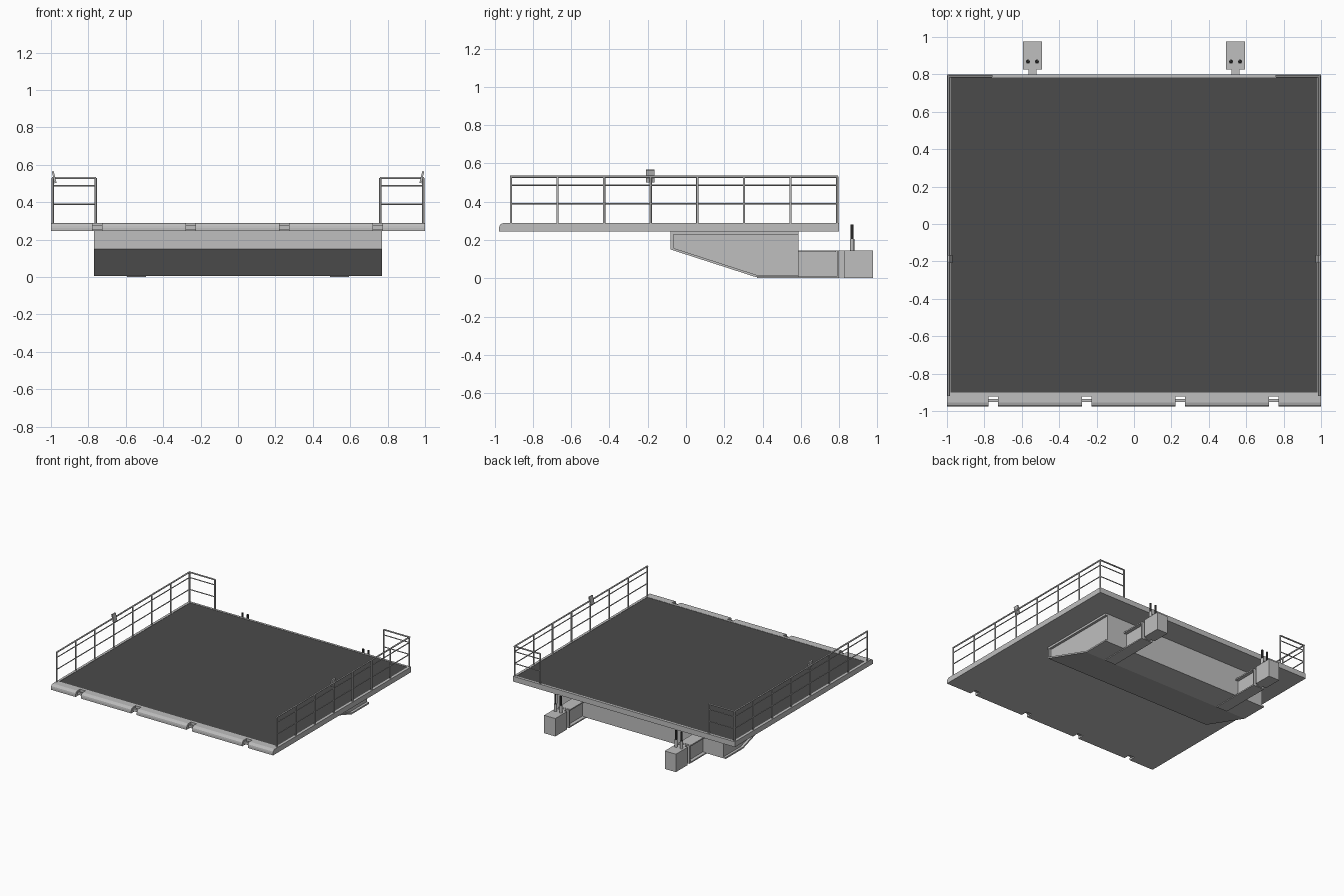
import bpy, bmesh, math
from mathutils import Vector

if "Cube" in bpy.data.objects:
    bpy.data.objects.remove(bpy.data.objects["Cube"])


def material(name, value):
    m = bpy.data.materials.new(name)
    m.diffuse_color = (value, value, value, 1)
    m.use_nodes = True
    m.node_tree.nodes["Principled BSDF"].inputs["Base Color"].default_value = m.diffuse_color
    return m


GREY = material("light grey steel", 0.52)
DARK = material("dark deck grey", 0.07)
BLACK = material("black rubber", 0.02)


def finish(name, bm, mat):
    bmesh.ops.recalc_face_normals(bm, faces=bm.faces)
    me = bpy.data.meshes.new(name)
    bm.to_mesh(me)
    bm.free()
    me.materials.append(mat)
    ob = bpy.data.objects.new(name, me)
    bpy.context.collection.objects.link(ob)
    return ob


def box(name, x, y, z, mat=GREY):
    """Box from (min, max) pairs."""
    bm = bmesh.new()
    bmesh.ops.create_cube(bm, size=1)
    for v in bm.verts:
        v.co = [r[0] if c < 0 else r[1] for c, r in zip(v.co, (x, y, z))]
    return finish(name, bm, mat)


def prism(name, profile, x0, x1, mat=GREY):
    """Extrude a (y, z) profile along x."""
    bm = bmesh.new()
    f = bm.faces.new([bm.verts.new((x0, y, z)) for y, z in profile])
    g = bmesh.ops.extrude_face_region(bm, geom=[f])["geom"]
    bmesh.ops.translate(bm, vec=(x1 - x0, 0, 0),
                        verts=[v for v in g if isinstance(v, bmesh.types.BMVert)])
    return finish(name, bm, mat)


def rods(name, pairs, r, mat=GREY, sides=8):
    """Straight round bars between pairs of points, in one object."""
    bm = bmesh.new()
    for a, b in pairs:
        a, b = Vector(a), Vector(b)
        d = b - a
        vs = bmesh.ops.create_cone(bm, cap_ends=True, segments=sides, radius1=r,
                                   radius2=r, depth=d.length)["verts"]
        bmesh.ops.rotate(bm, verts=vs, matrix=d.to_track_quat('Z', 'Y').to_matrix())
        bmesh.ops.translate(bm, verts=vs, vec=(a + b) / 2)
    ob = finish(name, bm, mat)
    for p in ob.data.polygons:
        p.use_smooth = len(p.vertices) == 4
    return ob


# Platform: slab, edge frame and dark deck
Z0, Z1 = 0.245, 0.288
box("platform_slab", (-0.985, 0.985), (-0.92, 0.79), (Z0, 0.282))
box("deck", (-0.98, 0.98), (-0.9, 0.783), (0.282, 0.286), DARK)
for s in (-1, 1):
    box("side_edge", sorted((s * 0.98, s)), (-0.92, 0.8), (Z0, Z1))
box("rear_edge", (-0.98, 0.98), (0.783, 0.8), (Z0, Z1))
box("front_edge", (-0.98, 0.98), (-0.922, -0.9), (Z0, Z1))

# Front lip: rounded profile broken by four hinge notches
lip = [(-0.92, Z0), (-0.92, Z1), (-0.955, Z1), (-0.967, 0.284),
       (-0.975, 0.274), (-0.977, 0.262), (-0.977, Z0)]
notches = [-0.753, -0.253, 0.247, 0.747]
edges = [-1] + [n + d for n in notches for d in (-0.025, 0.025)] + [1]
for a, b in zip(edges[::2], edges[1::2]):
    prism("front_lip", lip, a, b)
for n in notches:
    box("hinge_bar", (n - 0.025, n + 0.025), (-0.952, -0.936), (0.255, 0.275))

# Guard rails: long sides with short rear returns
posts = [-0.915 + i * 0.2436 for i in range(8)]
heights = (0.39, 0.487, 0.53)
for s in (-1, 1):
    x, xr, yb = s * 0.99, s * 0.76, posts[-1]
    upright = [((x, y, Z0 + 0.03), (x, y, 0.53)) for y in posts]
    upright.append(((xr, yb, Z0 + 0.03), (xr, yb, 0.53)))
    rods("rail_posts", upright, 0.006)
    for z in heights:
        rods("rail_bars", [((x, posts[0] - 0.005, z), (x, yb + 0.005, z)),
                           ((x, yb, z), (xr, yb, z))], 0.006 if z > 0.5 else 0.004)
    # tilted control box on the rail
    ob = box("control_box", (-0.005, 0.005), (-0.022, 0.022), (-0.033, 0.033))
    ob.location = (s * 0.983, -0.187, 0.534)
    ob.rotation_euler = (0, s * math.radians(14), 0)

# Under-body: tapered box with flanges around recessed side panels
body = [(-0.08, Z0), (-0.08, 0.15), (0.365, 0.006), (0.588, 0.006), (0.588, Z0)]
prism("support_body", body, -0.75, 0.75)
inner = [(0.588, 0.018), (0.367, 0.018), (-0.066, 0.158), (-0.066, 0.228), (0.588, 0.228)]
for s in (-1, 1):
    prism("body_flange", body[:4] + inner + [body[4]], s * 0.75, s * 0.77)

# Mounting arms: beam, end plates, block and pins
for s in (-1, 1):
    c = s * 0.543

    def span(w):
        return (c - w, c + w)
    box("arm_bottom_plate", span(0.05), (0.37, 0.8), (0, 0.01))
    box("arm_top_plate", span(0.05), (0.585, 0.785), (0.136, 0.146))
    box("arm_web", span(0.022), (0.585, 0.835), (0.004, 0.144))
    box("arm_end_plate", span(0.05), (0.79, 0.8), (0, 0.146))
    box("mount_block", span(0.05), (0.826, 0.977), (0, 0.146))
    ends = [(c + d, 0.868) for d in (-0.024, 0.024)]
    rods("pin_sleeves", [((x, y, 0.14), (x, y, 0.205)) for x, y in ends], 0.0115, GREY, 12)
    rods("pins", [((x, y, 0.2), (x, y, 0.28)) for x, y in ends], 0.0085, BLACK, 12)
